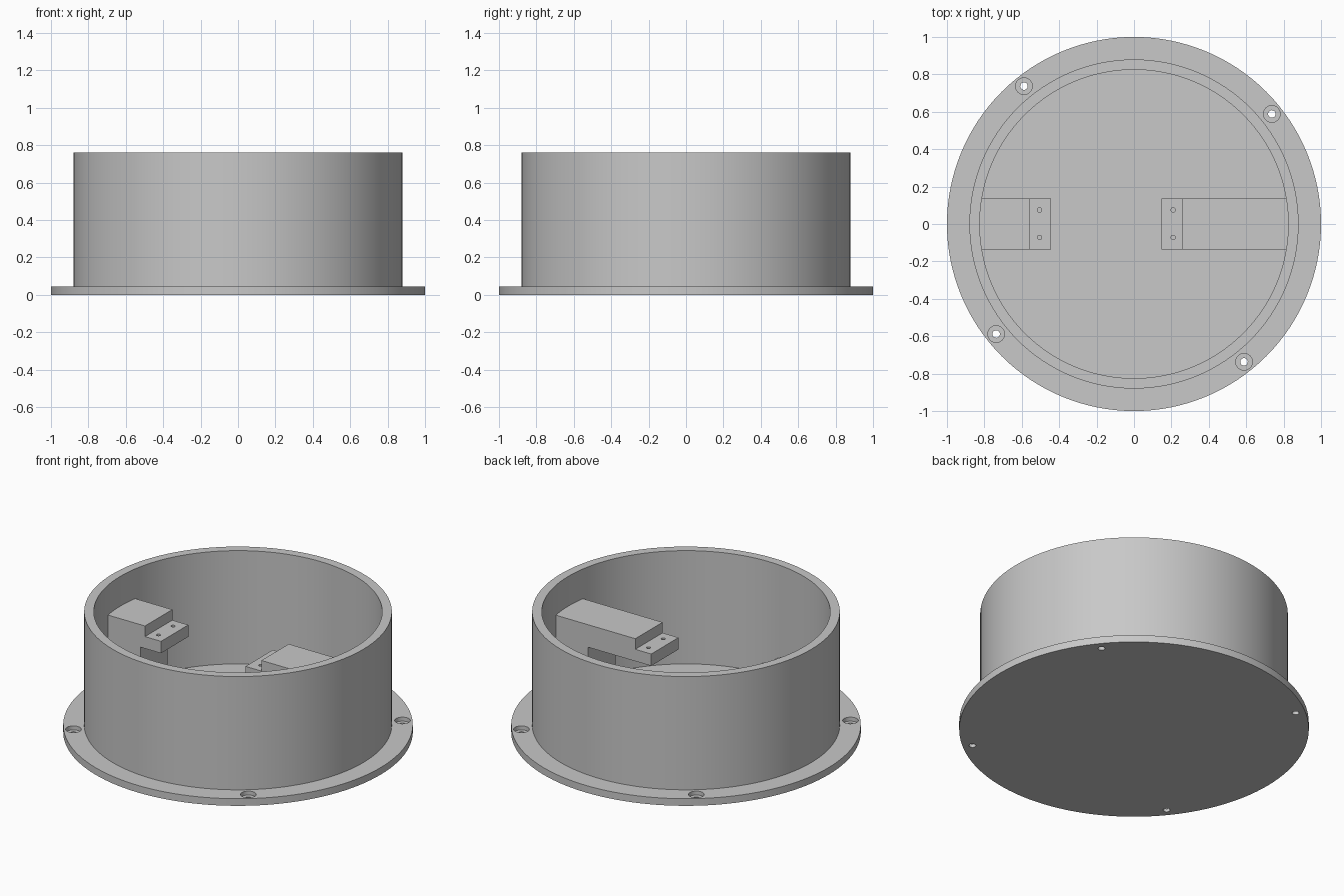
import bpy, bmesh
from math import radians, cos, sin
from mathutils import Matrix, Vector

default = bpy.data.objects.get("Cube")
if default:
    bpy.data.objects.remove(default, do_unlink=True)

grey = bpy.data.materials.new("plain grey")
grey.use_nodes = True
colour = (0.58, 0.58, 0.58, 1)
grey.diffuse_color = colour
grey.node_tree.nodes["Principled BSDF"].inputs["Base Color"].default_value = colour


def make_object(name, bm):
    bmesh.ops.recalc_face_normals(bm, faces=bm.faces)
    mesh = bpy.data.meshes.new(name)
    bm.to_mesh(mesh)
    bm.free()
    mesh.materials.append(grey)
    obj = bpy.data.objects.new(name, mesh)
    bpy.context.collection.objects.link(obj)
    return obj


def lathe(bm, profile, steps, centre=(0, 0, 0)):
    """Revolve (radius, height) points around a vertical axis."""
    verts = [bm.verts.new((r, 0, z)) for r, z in profile]
    edges = [bm.edges.new(pair) for pair in zip(verts, verts[1:])]
    bmesh.ops.spin(bm, geom=verts + edges, cent=(0, 0, 0), axis=(0, 0, 1),
                   angle=radians(360), steps=steps, use_duplicate=False)
    new = [v for v in bm.verts if not v.tag]
    bmesh.ops.remove_doubles(bm, verts=new, dist=1e-5)
    new = [v for v in bm.verts if not v.tag]
    bmesh.ops.translate(bm, verts=new, vec=Vector(centre))
    for v in new:
        v.tag = True


def cut(target, cutter):
    mod = target.modifiers.new("holes", "BOOLEAN")
    mod.operation = "DIFFERENCE"
    mod.solver = "EXACT"
    mod.object = cutter
    cutter.hide_render = True
    select(target)
    bpy.ops.object.modifier_apply(modifier=mod.name)
    bpy.data.objects.remove(cutter, do_unlink=True)


def select(obj):
    bpy.ops.object.select_all(action="DESELECT")
    obj.select_set(True)
    bpy.context.view_layer.objects.active = obj


def smooth(obj):
    select(obj)
    bpy.ops.object.shade_smooth_by_angle(angle=radians(30))


# Cup: flanged base, solid floor and tall round wall
FLOOR, TOP = 0.045, 0.76
bm = bmesh.new()
lathe(bm, [(0, 0), (1, 0), (1, FLOOR), (0.88, FLOOR), (0.88, TOP),
           (0.825, TOP), (0.825, FLOOR), (0, FLOOR)], 128)
cup = make_object("round_housing", bm)

# Four counterbored mounting holes through the flange
bm = bmesh.new()
for i in range(4):
    a = radians(38.6 + 90 * i)
    lathe(bm, [(0, -0.05), (0.02, -0.05), (0.02, 0.02), (0.045, 0.02),
               (0.045, 0.1), (0, 0.1)], 24, (0.943 * cos(a), 0.943 * sin(a), 0))
cut(cup, make_object("flange_hole_cutter", bm))
smooth(cup)


# Brackets: column on the floor, overhanging arm and a lower screw ledge
def bracket(name, side, tip, step):
    outline = [(0.84, FLOOR - 0.01), (0.588, FLOOR - 0.01), (0.588, 0.43),
               (tip, 0.43), (tip, 0.505), (step, 0.505), (step, 0.572), (0.84, 0.572)]
    bm = bmesh.new()
    face = bm.faces.new([bm.verts.new((side * x, -0.135, z)) for x, z in outline])
    out = bmesh.ops.extrude_face_region(bm, geom=[face])
    moved = [g for g in out["geom"] if isinstance(g, bmesh.types.BMVert)]
    bmesh.ops.translate(bm, verts=moved, vec=(0, 0.272, 0))
    obj = make_object(name, bm)
    bm = bmesh.new()
    for y in (-0.072, 0.075):
        lathe(bm, [(0, 0.4), (0.012, 0.4), (0.012, 0.54), (0, 0.54)], 16,
              (side * (tip + 0.062), y, 0))
    cut(obj, make_object("screw_hole_cutter", bm))
    smooth(obj)


bracket("short_bracket", -1, 0.443, 0.555)
bracket("long_bracket", 1, 0.147, 0.258)
